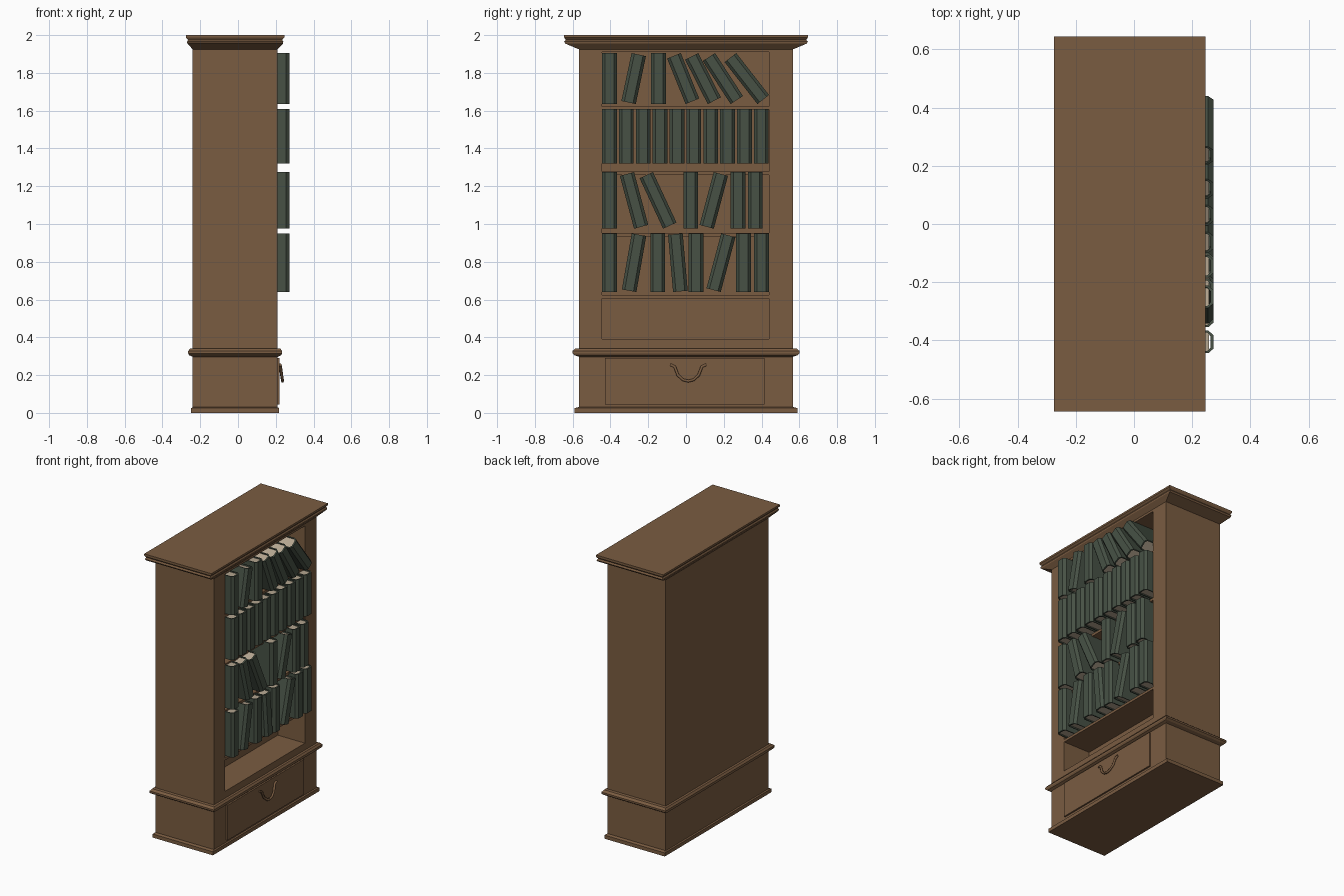
import bpy, bmesh
from math import radians, sin, cos
from mathutils import Matrix, Vector

if "Cube" in bpy.data.objects:
    bpy.data.objects.remove(bpy.data.objects["Cube"])


def material(name, rgb):
    m = bpy.data.materials.new(name)
    m.use_nodes = True
    m.diffuse_color = (*rgb, 1)
    m.node_tree.nodes["Principled BSDF"].inputs["Base Color"].default_value = (*rgb, 1)
    return m


WOOD = material("brown wood", (0.195, 0.107, 0.053))
COVER = material("dark green cover", (0.063, 0.083, 0.06))
PAPER = material("cream paper", (0.46, 0.38, 0.28))

# Carcass limits; the open side faces +x
BACK, FRONT, HALF, TOP = -0.24, 0.21, 0.567, 1.935
OPEN_LEFT, OPEN_RIGHT, OPEN_LOW, OPEN_HIGH = -0.445, 0.44, 0.39, 1.91
RECESS = 0.0


def finish(name, bm, *mats):
    bmesh.ops.recalc_face_normals(bm, faces=bm.faces)
    mesh = bpy.data.meshes.new(name)
    bm.to_mesh(mesh)
    bm.free()
    for m in mats:
        mesh.materials.append(m)
    ob = bpy.data.objects.new(name, mesh)
    bpy.context.collection.objects.link(ob)
    return ob


def add_box(bm, lo, hi):
    lo, hi = Vector(lo), Vector(hi)
    mat = Matrix.Translation((lo + hi) / 2) @ Matrix.Diagonal((*(hi - lo), 1))
    return bmesh.ops.create_cube(bm, size=1, matrix=mat)["verts"]


def box(name, lo, hi, mat=WOOD):
    bm = bmesh.new()
    add_box(bm, lo, hi)
    return finish(name, bm, mat)


def moulding(name, steps):
    """Stack of rectangles around the carcass: (x overhang, y overhang, height)."""
    bm = bmesh.new()
    rings = []
    for ox, oy, z in steps:
        x0, x1, y = BACK - ox, FRONT + ox, HALF + oy
        rings.append([bm.verts.new((a, b, z)) for a, b in
                      ((x0, -y), (x1, -y), (x1, y), (x0, y))])
    for a, b in zip(rings, rings[1:]):
        for i in range(4):
            j = (i + 1) % 4
            bm.faces.new((a[i], a[j], b[j], b[i]))
    bm.faces.new(rings[0])
    bm.faces.new(rings[-1])
    return finish(name, bm, WOOD)


# Carcass: a block whose front face is inset and pushed in
bm = bmesh.new()
add_box(bm, (BACK, -HALF, 0.01), (FRONT, HALF, TOP))
bm.normal_update()
face = max(bm.faces, key=lambda f: f.calc_center_median().x)
bmesh.ops.inset_individual(bm, faces=[face], thickness=0.05)
mid = face.calc_center_median()
for v in face.verts:
    v.co.y = OPEN_LEFT if v.co.y < mid.y else OPEN_RIGHT
    v.co.z = OPEN_LOW if v.co.z < mid.z else OPEN_HIGH
inner = bmesh.ops.extrude_discrete_faces(bm, faces=[face])["faces"][0]
for v in inner.verts:
    v.co.x = RECESS
finish("carcass", bm, WOOD)

# Mouldings
moulding("plinth", [(0.008, 0.022, 0), (0.008, 0.022, 0.025), (0.0, 0.005, 0.03)])
moulding("waist_moulding", [(0.0, 0.0, 0.297), (0.018, 0.022, 0.305), (0.024, 0.035, 0.315),
                            (0.024, 0.035, 0.327), (0.014, 0.02, 0.34), (0.0, 0.0, 0.342)])
moulding("cornice", [(0.0, 0.0, 1.925), (0.028, 0.072, 1.955), (0.03, 0.078, 1.965),
                     (0.024, 0.07, 1.975), (0.035, 0.078, 1.987), (0.035, 0.078, 2.0)])

# Shelves
for i, z in enumerate((0.605, 0.935, 1.26, 1.605)):
    box(f"shelf_{i + 1}", (RECESS, OPEN_LEFT, z), (FRONT - 0.003, OPEN_RIGHT, z + 0.018))

# Drawer front and its drop handle
box("drawer_front", (FRONT - 0.01, -0.43, 0.045), (0.221, 0.415, 0.29))
curve = bpy.data.curves.new("drawer_handle", "CURVE")
curve.dimensions = "3D"
curve.bevel_depth = 0.008
curve.bevel_resolution = 1
curve.use_fill_caps = True
half_path = [(0.223, 0.095, 0.255), (0.225, 0.072, 0.245), (0.231, 0.055, 0.2), (0.235, 0.028, 0.175)]
path = [(x, -y, z) for x, y, z in half_path] + [(0.236, 0, 0.168)] + half_path[::-1]
spline = curve.splines.new("POLY")
spline.points.add(len(path) - 1)
for p, (x, y, z) in zip(spline.points, path):
    p.co = (x, y + 0.012, z, 1)
curve.materials.append(WOOD)
bpy.context.collection.objects.link(bpy.data.objects.new("drawer_handle", curve))

# Books: U-shaped cover with a chamfered spine around a page block
W, T, REAR, SPINE = 0.039, 0.007, 0.02, 0.273


def book(name, y, z, height, lean):
    a = radians(lean)
    length = (height - 2 * W * abs(sin(a))) / cos(a)
    h = length / 2
    outer = [(REAR, W), (SPINE - 0.018, W), (SPINE, W * 0.6)]
    inside = [(SPINE - 0.01, W * 0.5), (SPINE - 0.021, W - T), (REAR, W - T)]
    right = [(x, -w) for x, w in outer]
    hollow = [(x, -w) for x, w in inside]
    outline = right + outer[::-1] + inside[::-1] + hollow
    bm = bmesh.new()
    base = bm.faces.new([bm.verts.new((x, w, -h)) for x, w in outline])
    ext = bmesh.ops.extrude_face_region(bm, geom=[base], use_keep_orig=True)["geom"]
    for v in ext:
        if isinstance(v, bmesh.types.BMVert):
            v.co.z = h
    bmesh.ops.recalc_face_normals(bm, faces=bm.faces)
    pages = add_box(bm, (REAR + 0.008, T - W, 0.008 - h), (SPINE - 0.015, W - T, h - 0.008))
    for f in {f for v in pages for f in v.link_faces}:
        f.material_index = 1
    bm.transform(Matrix.Translation((0, y, z)) @ Matrix.Rotation(-a, 4, "X"))
    finish(name, bm, COVER, PAPER)


# Each row: bottom, top, then (centre, lean in degrees)
rows = [
    (0.64, 0.95, [(-0.405, 0), (-0.275, 10), (-0.15, 0), (-0.043, -5), (0.053, 0),
                  (0.185, 15), (0.305, 0), (0.4, 0)]),
    (0.975, 1.275, [(-0.405, 0), (-0.275, -15), (-0.148, -25), (0.025, 0), (0.147, 15),
                    (0.275, 0), (0.367, 0)]),
    (1.32, 1.61, [(-0.405 + 0.0893 * i, 0) for i in range(10)]),
    (1.635, 1.905, [(-0.405, 0), (-0.277, 12), (-0.145, 0), (-0.015, -22), (0.09, -27),
                    (0.195, -33), (0.322, -38)]),
]
for r, (low, high, books) in enumerate(rows):
    for i, (y, lean) in enumerate(books):
        book(f"book_row{r + 1}_{i + 1}", y, (low + high) / 2, high - low, lean)
